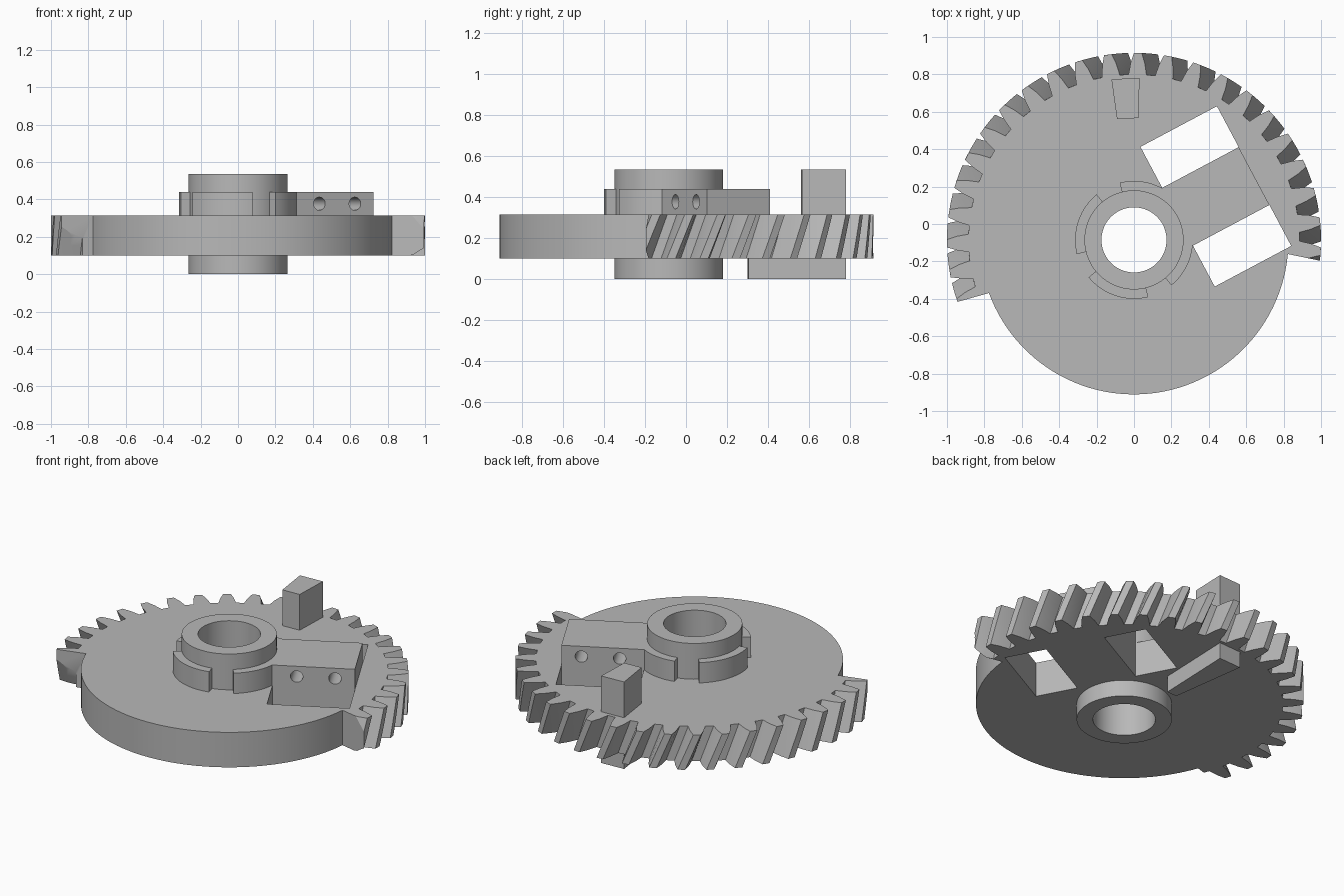
import bpy, bmesh
from math import sin, cos, radians, pi
from mathutils import Matrix, Vector

if "Cube" in bpy.data.objects:
    bpy.data.objects.remove(bpy.data.objects["Cube"], do_unlink=True)

CY = -0.085                      # gear axis
TILT = radians(28)               # direction of the clamp block
Z_LOW, Z_TOP, Z_STEP, Z_HUB = 0.10, 0.315, 0.44, 0.535

grey = bpy.data.materials.new("plain_grey")
grey.use_nodes = True
grey.diffuse_color = (0.48, 0.48, 0.48, 1)
grey.node_tree.nodes["Principled BSDF"].inputs["Base Color"].default_value = grey.diffuse_color


def polar(r, deg):
    return (r * cos(radians(deg)), r * sin(radians(deg)))


def circle(r, n=96):
    return [polar(r, 360 * i / n) for i in range(n)]


def loft(name, layers):
    """Solid from matching closed outlines, each given as (z, points)."""
    bm = bmesh.new()
    rings = [[bm.verts.new((x, y + CY, z)) for x, y in pts] for z, pts in layers]
    n = len(rings[0])
    for a, b in zip(rings, rings[1:]):
        for i in range(n):
            j = (i + 1) % n
            bm.faces.new((a[i], a[j], b[j], b[i]))
    bm.faces.new(rings[0][::-1])
    bm.faces.new(rings[-1])
    bmesh.ops.recalc_face_normals(bm, faces=bm.faces)
    mesh = bpy.data.meshes.new(name)
    bm.to_mesh(mesh)
    bm.free()
    mesh.materials.append(grey)
    ob = bpy.data.objects.new(name, mesh)
    bpy.context.collection.objects.link(ob)
    return ob


def prism(name, pts, z0, z1):
    return loft(name, [(z0, pts), (z1, pts)])


def block_rect(u0, u1, v0, v1):
    rot = Matrix.Rotation(TILT, 2)
    return [tuple(rot @ Vector(p)) for p in ((u0, v0), (u1, v0), (u1, v1), (u0, v1))]


def boolean(ob, tool, operation="DIFFERENCE"):
    mod = ob.modifiers.new("bool", "BOOLEAN")
    mod.operation, mod.solver, mod.object = operation, "EXACT", tool
    bpy.context.view_layer.objects.active = ob
    bpy.ops.object.modifier_apply(modifier=mod.name)
    bpy.data.objects.remove(tool, do_unlink=True)


def smooth(ob):
    bpy.ops.object.select_all(action="DESELECT")
    ob.select_set(True)
    bpy.context.view_layer.objects.active = ob
    bpy.ops.object.shade_smooth_by_angle(angle=radians(25))


# Helical gear outline, twisted from bottom to top
TEETH, TWIST = 39, 5.0


def gear_outline(turn):
    pts = []
    for k in range(TEETH):
        mid = 86.3 + turn + 360 * k / TEETH
        for r, half in ((0.885, -3.1), (0.945, -2.3), (1.0, -1.2),
                        (1.0, 1.2), (0.945, 2.3), (0.885, 3.1)):
            pts.append(polar(r, mid + half))
    return pts


STEPS = 4
plate = loft("gear_plate", [(Z_LOW + (Z_TOP - Z_LOW) * i / STEPS,
                             gear_outline(TWIST * (i / STEPS - 0.5)))
                            for i in range(STEPS + 1)])

# Remove the teeth from the front, leaving a plain round disc there
front = [(0.70, -0.05), (1.3, -0.175), (1.3, -1.5), (-1.3, -1.5), (-1.26, -0.42), (-0.70, -0.263)]
boolean(plate, prism("front_cutter", front, -0.2, 0.8))
boolean(plate, prism("round_disc", circle(0.826, 128), Z_LOW, Z_TOP), "UNION")

# Two windows beside the block, and the bore
for side in (-1, 1):
    v0, v1 = sorted((side * 0.175, side * 0.423))
    boolean(plate, prism("window_cutter", block_rect(0.264, 0.727, v0, v1), -0.2, 0.8))
boolean(plate, prism("bore_cutter", circle(0.22), -0.2, 0.8))
smooth(plate)

# Hub tube
hub = prism("hub", circle(0.265), 0, Z_HUB)
boolean(hub, prism("bore_cutter", circle(0.174), -0.2, 0.8))
smooth(hub)

# Slotted collar around the hub
for k in range(4):
    angles = [39.5 + 90 * k + 64.5 * i / 16 for i in range(17)]
    arc = [polar(0.315, a) for a in angles] + [polar(0.255, a) for a in reversed(angles)]
    smooth(prism(f"collar_segment_{k + 1}", arc, Z_TOP - 0.01, Z_STEP))

# Clamp block with two cross holes
block = prism("clamp_block", block_rect(0.22, 0.727, -0.175, 0.175), Z_TOP - 0.01, Z_STEP)
for u in (0.40, 0.615):
    drill = prism("drill_cutter", circle(0.035, 32), -0.4, 0.4)
    spot = Vector((u * cos(TILT), CY + u * sin(TILT), 0.377))
    drill.data.transform(Matrix.Translation(spot) @ Matrix.Rotation(TILT, 4, "Z")
                         @ Matrix.Rotation(pi / 2, 4, "X") @ Matrix.Translation((0, -CY, 0)))
    boolean(block, drill)
smooth(block)


# Tapered stop pegs above and below the plate
def wedge(r0, r1):
    return [polar(r0, 88), polar(r1, 88), polar(r1, 98), polar(r0, 98)]


prism("upper_peg", wedge(0.652, 0.867), Z_TOP - 0.01, Z_HUB)
prism("lower_bar", wedge(0.39, 0.867), 0, Z_LOW + 0.01)
